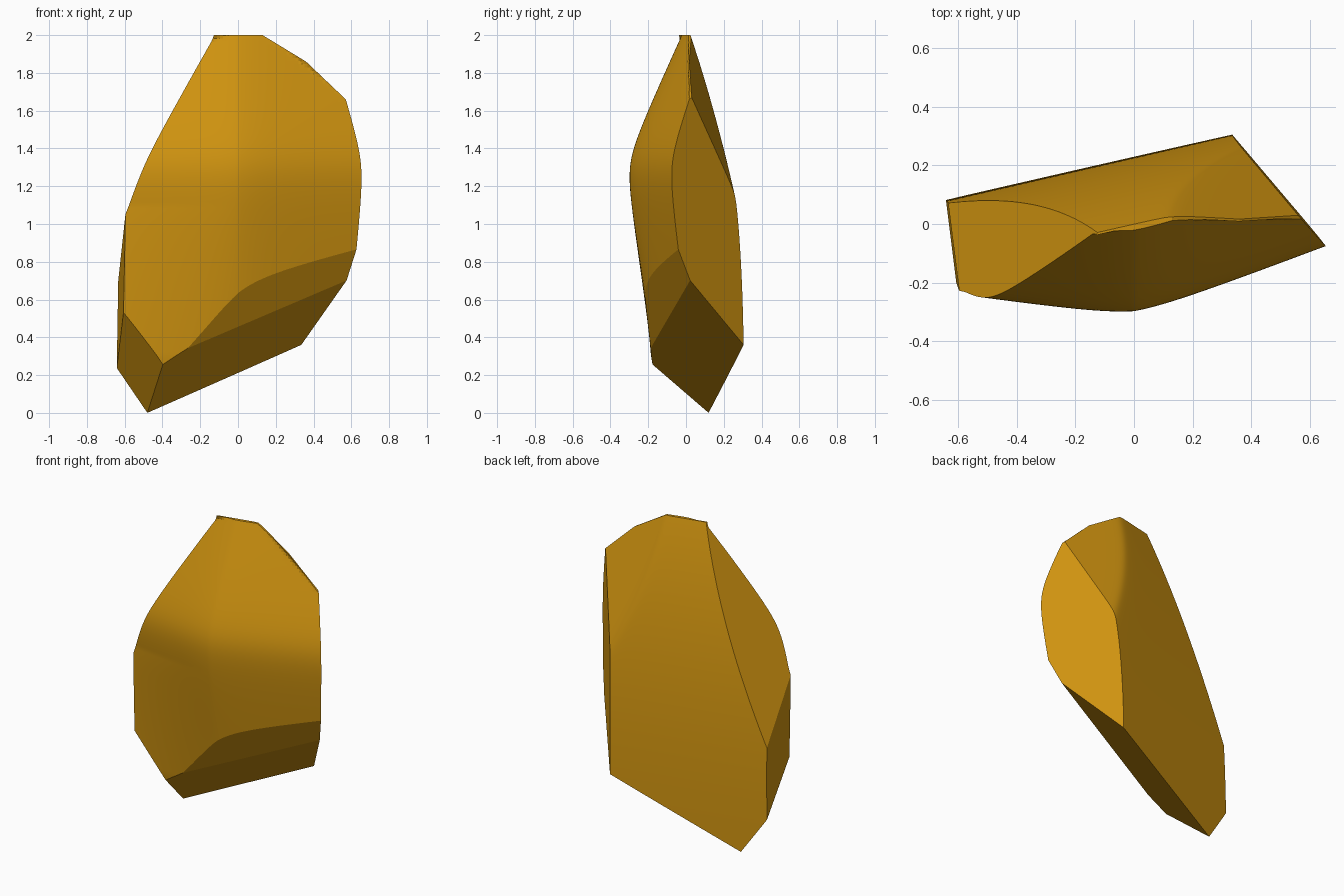
import bpy, bmesh, math
from mathutils import Vector

if "Cube" in bpy.data.objects:
    bpy.data.objects.remove(bpy.data.objects["Cube"])


def smooth_max(a, b, k):
    return 0.5 * (a + b + math.sqrt((a - b) ** 2 + k * k))


def front_y(x, z):
    # two sloped planes meeting in a soft horizontal ridge, bent back to the right
    ridge = smooth_max(-0.035 + 0.46 * (z - 1.98), -0.155 - 0.17 * (z - 0.25), 0.09)
    bend = smooth_max(0.38 * x, 0.0, 0.06) - 0.03
    left = -0.14 * min(x, 0) * min(1, max(0, (z - 0.3) / 0.8))
    return ridge + bend + left


def back_y(x, z):
    # slanted curved back, softly blended with an upper right facet
    main = 0.23 * x + 0.23 - 0.23 * (max(z, 0) / 2) ** 2.77
    facet = 0.03 - (0.0792 * (x - 0.13) + 0.1032 * (z - 2)) / 0.2936
    return -smooth_max(-main, -facet, 0.012)


# Rough slab with curved front and back
NX, NZ = 90, 130
bm = bmesh.new()
front, back = {}, {}
for i in range(NX + 1):
    for j in range(NZ + 1):
        x, z = -0.72 + 1.44 * i / NX, -0.1 + 2.2 * j / NZ
        yb = back_y(x, z)
        front[i, j] = bm.verts.new((x, min(front_y(x, z), yb - 0.008), z))
        back[i, j] = bm.verts.new((x, yb, z))
for i in range(NX):
    for j in range(NZ):
        q = [(i, j), (i + 1, j), (i + 1, j + 1), (i, j + 1)]
        bm.faces.new([front[k] for k in q])
        bm.faces.new([back[k] for k in reversed(q)])
rim = ([(i, 0) for i in range(NX)] + [(NX, j) for j in range(NZ)] +
       [(i, NZ) for i in range(NX, 0, -1)] + [(0, j) for j in range(NZ, 0, -1)])
for a, b in zip(rim, rim[1:] + rim[:1]):
    bm.faces.new((front[b], front[a], back[a], back[b]))


def chip(p, q, r):
    """Cut the stone flat along the plane through three points."""
    p, q, r = Vector(p), Vector(q), Vector(r)
    n = (q - p).cross(r - p).normalized()
    if n.dot(Vector((0, 0, 1)) - p) > 0:
        n = -n
    geom = bm.verts[:] + bm.edges[:] + bm.faces[:]
    bmesh.ops.bisect_plane(bm, geom=geom, dist=1e-5, plane_co=p, plane_no=n,
                           clear_outer=True)
    rim_edges = [e for e in bm.edges if e.is_boundary]
    bmesh.ops.edgeloop_fill(bm, edges=rim_edges)


# Corners shared by the flat chips
A, B, C = (-0.13, -0.02, 1.98), (0.13, 0.03, 2.0), (0.56, 0.03, 1.67)
D, E, F = (0.635, -0.05, 0.89), (0.57, 0.02, 0.70), (0.335, 0.305, 0.36)
G, H, I = (-0.48, 0.12, 0.0), (-0.40, -0.17, 0.25), (-0.64, 0.07, 0.25)
J, K, L = (-0.605, -0.21, 0.54), (-0.595, -0.235, 1.06), (-0.63, 0.06, 0.72)
M, P = (0.36, 0.03, 1.86), (-0.21, -0.17, 0.36)

chip(B, (0, 0, 2), (0, 1, 2))                # top
chip(B, M, (M[0], 1, M[2]))                  # upper right rim
chip(M, C, (C[0], 1, C[2]))
chip(A, K, L)                                # upper left
chip(K, J, I)                                # left
chip(H, G, I)                                # lower left
chip(C, D, F)                                # right
chip(H, G, F)                                # bottom
chip(P, E, D)                                # lower right front

bmesh.ops.remove_doubles(bm, verts=bm.verts[:], dist=2e-4)
bmesh.ops.recalc_face_normals(bm, faces=bm.faces[:])
mesh = bpy.data.meshes.new("chipped_stone")
bm.to_mesh(mesh)
bm.free()

ochre = bpy.data.materials.new("ochre_stone")
ochre.diffuse_color = (0.62, 0.29, 0.005, 1)
ochre.use_nodes = True
ochre.node_tree.nodes["Principled BSDF"].inputs["Base Color"].default_value = ochre.diffuse_color
mesh.materials.append(ochre)
stone = bpy.data.objects.new("chipped_stone", mesh)
bpy.context.collection.objects.link(stone)
bpy.context.view_layer.objects.active = stone
stone.select_set(True)
bpy.ops.object.shade_smooth_by_angle(angle=math.radians(10))
